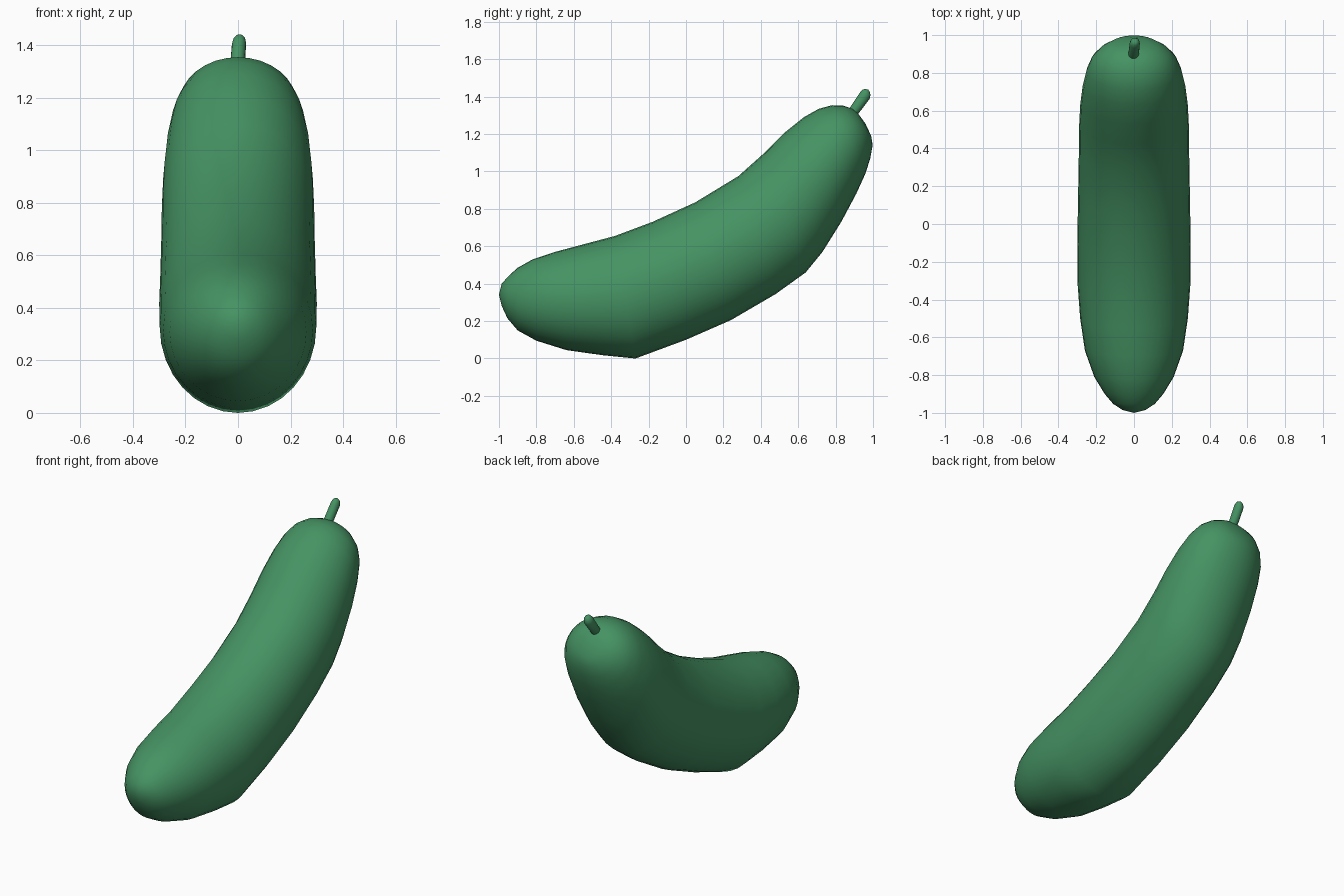
import bpy, bmesh, math
from mathutils import Vector

green = bpy.data.materials.new("cucumber green")
green.diffuse_color = (0.06, 0.29, 0.125, 1)


def loft(name, stations, start, end, sides):
    """Skin elliptical rings; each station = top y,z, bottom y,z, half width, centre x."""
    bm = bmesh.new()
    rings = []
    for ty, tz, by, bz, w, cx in stations:
        top, bot = Vector((cx, ty, tz)), Vector((cx, by, bz))
        mid, up = (top + bot) / 2, (top - bot) / 2
        ring = []
        for i in range(sides):
            a = 2 * math.pi * i / sides
            ring.append(bm.verts.new(mid + up * math.cos(a) + Vector((w * math.sin(a), 0, 0))))
        rings.append(ring)
    tips = [bm.verts.new(start), bm.verts.new(end)]
    for i in range(sides):
        j = (i + 1) % sides
        for a, b in zip(rings, rings[1:]):
            bm.faces.new((a[i], a[j], b[j], b[i]))
        bm.faces.new((tips[0], rings[0][j], rings[0][i]))
        bm.faces.new((tips[1], rings[-1][i], rings[-1][j]))
    bmesh.ops.recalc_face_normals(bm, faces=bm.faces[:])
    for f in bm.faces:
        f.smooth = True
    me = bpy.data.meshes.new(name)
    bm.to_mesh(me)
    bm.free()
    me.materials.append(green)
    ob = bpy.data.objects.new(name, me)
    bpy.context.collection.objects.link(ob)
    return ob


# curved body, from the low front end to the raised stem end
body = [
    (-0.985, 0.40, -0.985, 0.28, 0.06),
    (-0.95, 0.44, -0.955, 0.215, 0.11),
    (-0.90, 0.485, -0.90, 0.15, 0.155),
    (-0.82, 0.53, -0.80, 0.095, 0.21),
    (-0.70, 0.57, -0.64, 0.045, 0.26),
    (-0.55, 0.61, -0.45, 0.018, 0.285),
    (-0.38, 0.655, -0.27, 0.0, 0.298),
    (-0.18, 0.73, 0.0, 0.10, 0.30),
    (0.05, 0.835, 0.24, 0.205, 0.296),
    (0.28, 0.975, 0.48, 0.345, 0.292),
    (0.42, 1.10, 0.64, 0.46, 0.29),
    (0.53, 1.21, 0.73, 0.57, 0.285),
    (0.63, 1.29, 0.83, 0.73, 0.272),
    (0.71, 1.335, 0.91, 0.88, 0.252),
    (0.78, 1.354, 0.96, 0.99, 0.225),
    (0.84, 1.352, 0.985, 1.07, 0.185),
    (0.89, 1.335, 0.998, 1.14, 0.13),
    (0.92, 1.31, 0.99, 1.19, 0.075),
]
loft("cucumber_body", [s + (0,) for s in body], (0, -1.0, 0.34), (0, 0.96, 1.255), 32)

# short round-ended stem
stem = [
    (0.845, 1.29, 0.90, 1.26, 0.031, -0.004),
    (0.876, 1.34, 0.924, 1.312, 0.028, -0.002),
    (0.93, 1.422, 0.982, 1.388, 0.027, 0.004),
    (0.945, 1.437, 0.986, 1.407, 0.023, 0.005),
    (0.957, 1.441, 0.984, 1.422, 0.014, 0.006),
]
loft("cucumber_stem", stem, (0, 0.86, 1.26), (0.006, 0.975, 1.437), 16)
